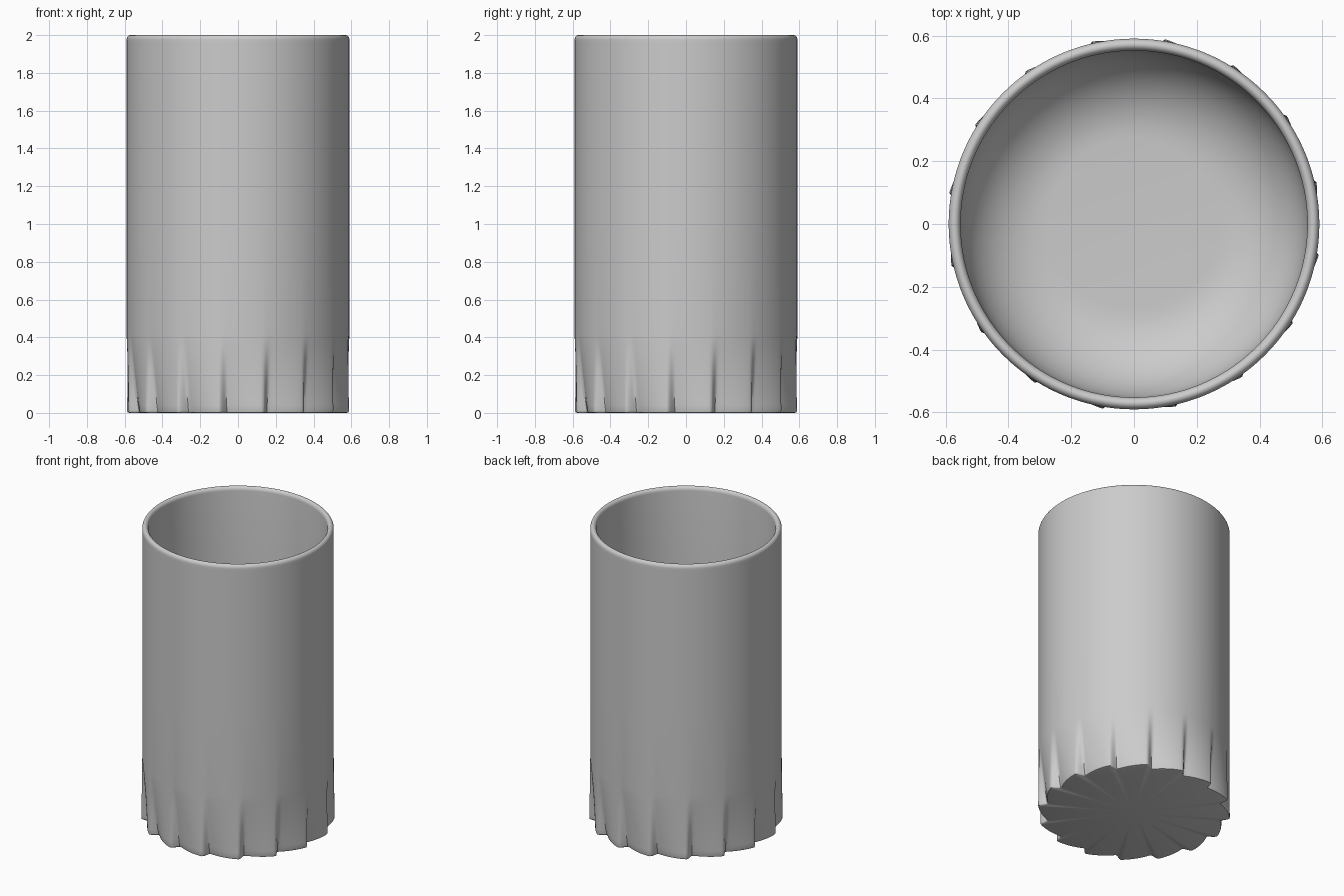
import bpy, bmesh, math

if "Cube" in bpy.data.objects:
    bpy.data.objects.remove(bpy.data.objects["Cube"])

TEETH, PER = 16, 20
N = TEETH * PER
TIP = math.radians(-90 - 9.6)      # angle of the first tooth tip
R, R_IN, FADE, DEPTH = 0.59, 0.552, 0.42, 0.052


def smooth(t):
    t = max(0.0, min(1.0, t))
    return t * t * (3 - 2 * t)


def tooth(i):
    """Inward amount of the saw-tooth: quick drop after the tip, slow rise back."""
    u = (i % PER) / PER
    drop = 0.17
    if u < drop:
        return smooth(u / drop)
    return (1 - (u - drop) / (1 - drop)) ** 1.3


# Profile as (radius, z, tooth strength), from the base up and down the inside
profile = [(R - 0.012, 0, 1.0), (R - 0.003, 0.003, 1.0), (R, 0.012, 1.0)]
for k in range(1, 15):
    z = 0.012 + (FADE - 0.012) * k / 14
    profile.append((R, z, (1 - z / FADE) ** 1.2 if k < 14 else 0))
profile += [(R, 1.0, 0), (R, 1.96, 0)]
mid, half = (R + R_IN) / 2, (R - R_IN) / 2
for k in range(0, 13):             # rounded rim
    a = math.pi * k / 12
    profile.append((mid + half * math.cos(a), 1.975 + 0.025 * math.sin(a), 0))
profile += [(R_IN, 1.0, 0)]
FLOOR, CORNER = 0.07, 0.28
for k in range(0, 13):             # rounded inner floor corner
    a = math.pi / 2 * k / 12
    profile.append((R_IN - CORNER + CORNER * math.cos(a),
                    FLOOR + CORNER - CORNER * math.sin(a), 0))

bm = bmesh.new()
rings = []
for r, z, s in profile:
    ring = []
    for i in range(N):
        a = TIP + 2 * math.pi * i / N
        rr = r + s * (0.006 - DEPTH * tooth(i))
        ring.append(bm.verts.new((rr * math.cos(a), rr * math.sin(a), z)))
    rings.append(ring)
for lo, hi in zip(rings, rings[1:]):
    for i in range(N):
        j = (i + 1) % N
        bm.faces.new((lo[i], lo[j], hi[j], hi[i]))

# Base disc and inner floor disc as fans
for ring, z, flip in ((rings[0], 0, True), (rings[-1], FLOOR, False)):
    c = bm.verts.new((0, 0, z))
    for i in range(N):
        tri = (ring[i], ring[(i + 1) % N], c)
        bm.faces.new(tri[::-1] if flip else tri)
bmesh.ops.recalc_face_normals(bm, faces=bm.faces)

mesh = bpy.data.meshes.new("tumbler")
bm.to_mesh(mesh)
bm.free()
cup = bpy.data.objects.new("tumbler", mesh)
bpy.context.collection.objects.link(cup)
bpy.context.view_layer.objects.active = cup
cup.select_set(True)
bpy.ops.object.shade_smooth_by_angle(angle=math.radians(50))
